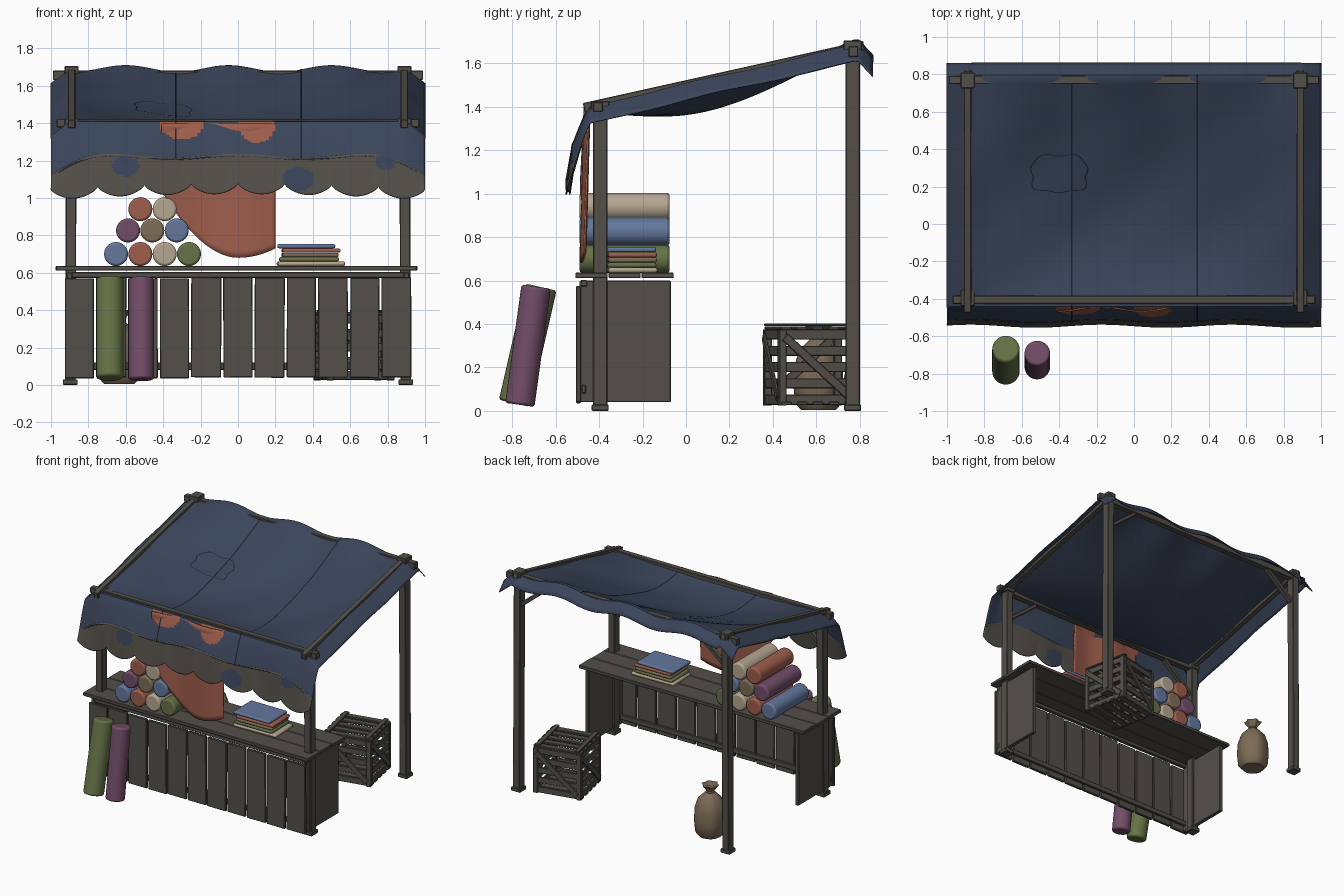
import bpy, bmesh, random
from math import sin, cos, pi, radians
from mathutils import Vector, Matrix

random.seed(4)
cube = bpy.data.objects.get("Cube")
if cube:
    bpy.data.objects.remove(cube)


def material(name, r, g, b):
    m = bpy.data.materials.new(name)
    m.use_nodes = True
    m.diffuse_color = (r, g, b, 1)
    m.node_tree.nodes["Principled BSDF"].inputs["Base Color"].default_value = (r, g, b, 1)
    return m


WOOD = material("weathered wood", .088, .079, .067)
NAVY = material("navy canvas", .043, .06, .105)
SEAM = material("dark thread", .012, .015, .024)
RED = material("rust red cloth", .34, .11, .072)
BLUE = material("dusty blue cloth", .125, .185, .33)
GREEN = material("olive cloth", .13, .17, .062)
PURPLE = material("plum cloth", .17, .075, .14)
CREAM = material("cream cloth", .46, .385, .285)
BROWN = material("brown cloth", .21, .155, .098)
SACKING = material("burlap", .2, .145, .09)


def finish(name, bm, *mats, smooth=False, bevel=0, thick=0):
    bmesh.ops.recalc_face_normals(bm, faces=bm.faces)
    mesh = bpy.data.meshes.new(name)
    bm.to_mesh(mesh)
    bm.free()
    ob = bpy.data.objects.new(name, mesh)
    bpy.context.collection.objects.link(ob)
    for m in mats:
        mesh.materials.append(m)
    if thick:
        mod = ob.modifiers.new("Thickness", "SOLIDIFY")
        mod.thickness, mod.offset = thick, 0
    if bevel:
        mod = ob.modifiers.new("Bevel", "BEVEL")
        mod.width, mod.segments = bevel, 2 if smooth else 1
    if smooth:
        bpy.ops.object.select_all(action="DESELECT")
        bpy.context.view_layer.objects.active = ob
        ob.select_set(True)
        bpy.ops.object.shade_smooth_by_angle(angle=radians(40))
    return ob


def box(name, center, size, mat=WOOD, turn=None, bevel=.004, smooth=False):
    bm = bmesh.new()
    m = Matrix.Translation(center) @ (turn or Matrix()) @ Matrix.Diagonal((*size, 1))
    bmesh.ops.create_cube(bm, size=1, matrix=m)
    return finish(name, bm, mat, bevel=bevel, smooth=smooth)


def beam(name, a, b, w, h):
    a, b = Vector(a), Vector(b)
    turn = (b - a).to_track_quat("Y", "Z").to_matrix().to_4x4()
    return box(name, (a + b) / 2, (w, (b - a).length, h), turn=turn)


def roll(name, a, b, r, mat):
    a, b = Vector(a), Vector(b)
    bm = bmesh.new()
    turn = (b - a).to_track_quat("Z", "Y").to_matrix().to_4x4()
    bmesh.ops.create_cone(bm, cap_ends=True, segments=32, radius1=r, radius2=r,
                          depth=(b - a).length, matrix=Matrix.Translation((a + b) / 2) @ turn)
    mod = finish(name, bm, mat, bevel=.012, smooth=True).modifiers["Bevel"]
    mod.limit_method = "ANGLE"


def sheet(name, nu, nv, func, mats, rule=None, thick=0.0):
    """Grid surface from func(u, v), with a material rule on face centres."""
    bm = bmesh.new()
    rows = [[bm.verts.new(func(i / nu, j / nv)) for i in range(nu + 1)] for j in range(nv + 1)]
    for j in range(nv):
        for i in range(nu):
            f = bm.faces.new((rows[j][i], rows[j][i + 1], rows[j + 1][i + 1], rows[j + 1][i]))
            if rule:
                f.material_index = rule(f.calc_center_median())
    return finish(name, bm, *mats, smooth=True, thick=thick)


# Frame: posts, feet, beams and knee braces
for side, s in (("left", 1), ("right", -1)):
    for end, y, top in (("front", -.395, 1.42), ("back", .767, 1.7)):
        x = s * .89
        beam(f"{end}_{side}_post", (x * 1.008, y, 0), (x, y, top), .066, .056)
        box(f"{end}_{side}_foot", (x * 1.008, y, .015), (.078, .078, .03))
        box(f"{end}_{side}_cleat", (x, y, top - .02), (.075, .085, .05))
        beam(f"{end}_{side}_brace", (x, y, top - .27), (s * .62, y, top - .05), .035, .03)
    beam(f"{side}_side_beam", (s * .89, -.47, 1.395), (s * .89, .82, 1.682), .04, .045)
beam("front_beam", (-.97, -.405, 1.4), (.97, -.405, 1.4), .045, .045)
beam("back_beam", (-.99, .77, 1.655), (.99, .77, 1.655), .045, .05)


# Canopy: sagging top with a hanging front skirt
def end_droop(x):
    return .095 * max(0, (abs(x) - .7) / .3) ** 2


def canopy_z(x, y):
    s = min(max((y + .42) / 1.2, 0), 1)
    z = 1.41 + .225 * (y + .42) + .012 * s
    z -= .145 * (1 - min(abs(x) / .9, 1) ** 2) * sin(pi * s ** .8)
    z += .018 * s ** 4 * cos(2 * pi * (x + .05) / .55) * (abs(x) < .88)
    z += .006 * sin(9 * (x - y)) * sin(pi * s)
    return z - .8 * max(0, abs(x) - .9) - 1.3 * max(0, y - .79)


def canopy(x, v):
    if v < .25:
        f = 1 - v / .25
        z = canopy_z(x, -.44) * (1 - f) + f * (1.212 + .01 * cos(9 * x) - end_droop(x))
        return Vector((x, -.44 - .078 * f ** .8 - .008 * f * sin(9 * x), z))
    y = -.44 + 1.3 * (v - .25) / .75
    return Vector((x, y, canopy_z(x, y)))


def canopy_rule(c):
    for x, w, d in ((-.3, .115, .085), (.1, .1, .1)):
        if c.y < -.44 and ((c.x - x) / w) ** 2 + ((c.z - 1.395) / d) ** 2 < 1:
            return 1
    return 0


sheet("canopy", 120, 80, lambda u, v: canopy(2 * u - 1, v), (NAVY, RED), canopy_rule, .006)

# Seams and a stitched patch on the canopy
LIFT = Vector((0, -.005, .006))
for n, x in (("right", -.333), ("left", .338)):
    sheet(f"{n}_seam", 1, 80, lambda u, v: canopy(x + .01 * (u - .5), v) + LIFT, (SEAM,))


def patch_edge(u, v):
    a = 2 * pi * u
    k = (abs(cos(a)) ** 4 + abs(sin(a)) ** 4) ** -.25 * (1 + .05 * sin(7 * a)) - .05 * v
    x, y = -.4 + .15 * k * cos(a), .27 + .1 * k * sin(a)
    return Vector((x, y, canopy_z(x, y) + .006))


sheet("patch_stitching", 64, 1, patch_edge, (SEAM,))


# Scalloped valance with mended spots
def valance(u, v):
    x = 2 * u - 1
    top = 1.225 + .012 * cos(9 * x) - end_droop(x)
    low = 1.075 - .055 * abs(sin(pi * (x + 1) / .25)) ** .7 - .03 * x * x
    return Vector((x, -.515 - .028 * v - .008 * sin(9 * x), top + (low - top) * v))


def valance_rule(c):
    spots = ((-.6, 1.17, .07, .055), (.32, 1.1, .085, .065), (.79, 1.19, .055, .04))
    return int(any(((c.x - x) / w) ** 2 + ((c.z - z) / h) ** 2 < 1 for x, z, w, h in spots))


sheet("valance", 160, 20, valance, (WOOD, NAVY), valance_rule, .007)


# Hanging red cloth
def drape(u, v):
    x = -.41 + .61 * u
    low = .68 + (.36 * (-x / .41) ** 1.9 if x < 0 else .05 * (x / .2) ** 2)
    return Vector((x, -.455 - .018 * v - .012 * sin(14 * x + 1), 1.4 + (low - 1.4) * v))


sheet("hanging_cloth", 32, 20, drape, (RED,), thick=.008)

# Counter: boards, panels, rails and front planks
for i in range(3):
    box(f"counter_board_{i}", (random.uniform(-.012, .005), -.435 + .152 * i, .624),
        (1.93, .149, .026))
for s in (-1, 1):
    box(f"counter_side_{'left' if s > 0 else 'right'}", (s * .9, -.28, .32), (.03, .42, .56))
box("counter_front_rail", (0, -.47, .588), (1.84, .03, .03))
box("counter_low_rail", (0, -.47, .1), (1.84, .02, .04))
for i in range(11):
    box(f"front_plank_{i}", (-.848 + .1695 * i, -.495, .305 + random.uniform(-.004, .004)),
        (random.uniform(.155, .163), .022, .535),
        turn=Matrix.Rotation(random.uniform(-.006, .006), 4, "Y"))

# Pyramid of cloth rolls
PILE = ((-.652, .7, (BLUE, RED, CREAM, GREEN)), (-.588, .826, (PURPLE, BROWN, BLUE)),
        (-.522, .94, (RED, CREAM)))
for row, (x, z, mats) in enumerate(PILE):
    for i, m in enumerate(mats):
        roll(f"cloth_roll_{row}_{i}", (x + .13 * i, -.49, z), (x + .13 * i, -.075, z), .064, m)

# Rolls leaning on the front
roll("leaning_green_roll", (-.685, -.79, .035), (-.685, -.667, .57), .073, GREEN)
roll("leaning_plum_roll", (-.517, -.765, .028), (-.517, -.69, .572), .068, PURPLE)

# Folded cloth stack
for i, (m, x, w) in enumerate(((CREAM, .39, .36), (GREEN, .38, .32), (BROWN, .385, .3),
                               (RED, .39, .31), (BLUE, .365, .31))):
    box(f"folded_cloth_{i}", (x, -.25, .648 + .0235 * i), (w, .225, .023), m,
        Matrix.Rotation(random.uniform(-.04, .04), 4, "Z"), .009, True)

# Slatted crate
CRATE = Matrix.Translation((.62, .57, 0)) @ Matrix.Rotation(radians(12), 4, "Z")


def crate_part(name, pos, size, face=0.0, tilt=0.0):
    t = CRATE @ Matrix.Rotation(face, 4, "Z") @ Matrix.Translation(pos)
    box(name, t.to_translation(), size, bevel=.003,
        turn=t.to_3x3().to_4x4() @ Matrix.Rotation(tilt, 4, "Y"))


for k in range(4):
    a = k * pi / 2
    crate_part(f"crate_corner_{k}", (.165, .165, .2), (.036, .036, .35), a)
    for j in range(5):
        crate_part(f"crate_slat_{k}_{j}", (0, -.17, .052 + .075 * j), (.35, .014, .046), a)
    crate_part(f"crate_brace_{k}", (0, -.184, .2), (.42, .014, .04), a, radians(42))
for j in range(5):
    for n, z in (("top", .382), ("bottom", .035)):
        crate_part(f"crate_{n}_slat_{j}", (0, -.15 + .075 * j, z), (.37, .048, .015))
for s in (-1, 1):
    crate_part(f"crate_lid_batten_{'left' if s > 0 else 'right'}", (s * .15, 0, .396), (.035, .36, .012))

# Tied sack
SACK = ((0, .005), (.08, .005), (.107, .035), (.115, .12), (.11, .21), (.088, .28), (.045, .325),
        (.024, .34), (.03, .355), (.058, .395), (.04, .4), (0, .385))


def sack(u, v):
    r, z = SACK[round(v * (len(SACK) - 1))]
    a = 2 * pi * u
    r *= 1 + (.12 if z > .34 else .025) * sin(6 * a)
    return Vector((-.635 + r * cos(a), .61 + r * sin(a), z))


sheet("sack", 36, len(SACK) - 1, sack, (SACKING,))
roll("sack_tie", (-.635, .61, .332), (-.635, .61, .35), .032, BROWN)
